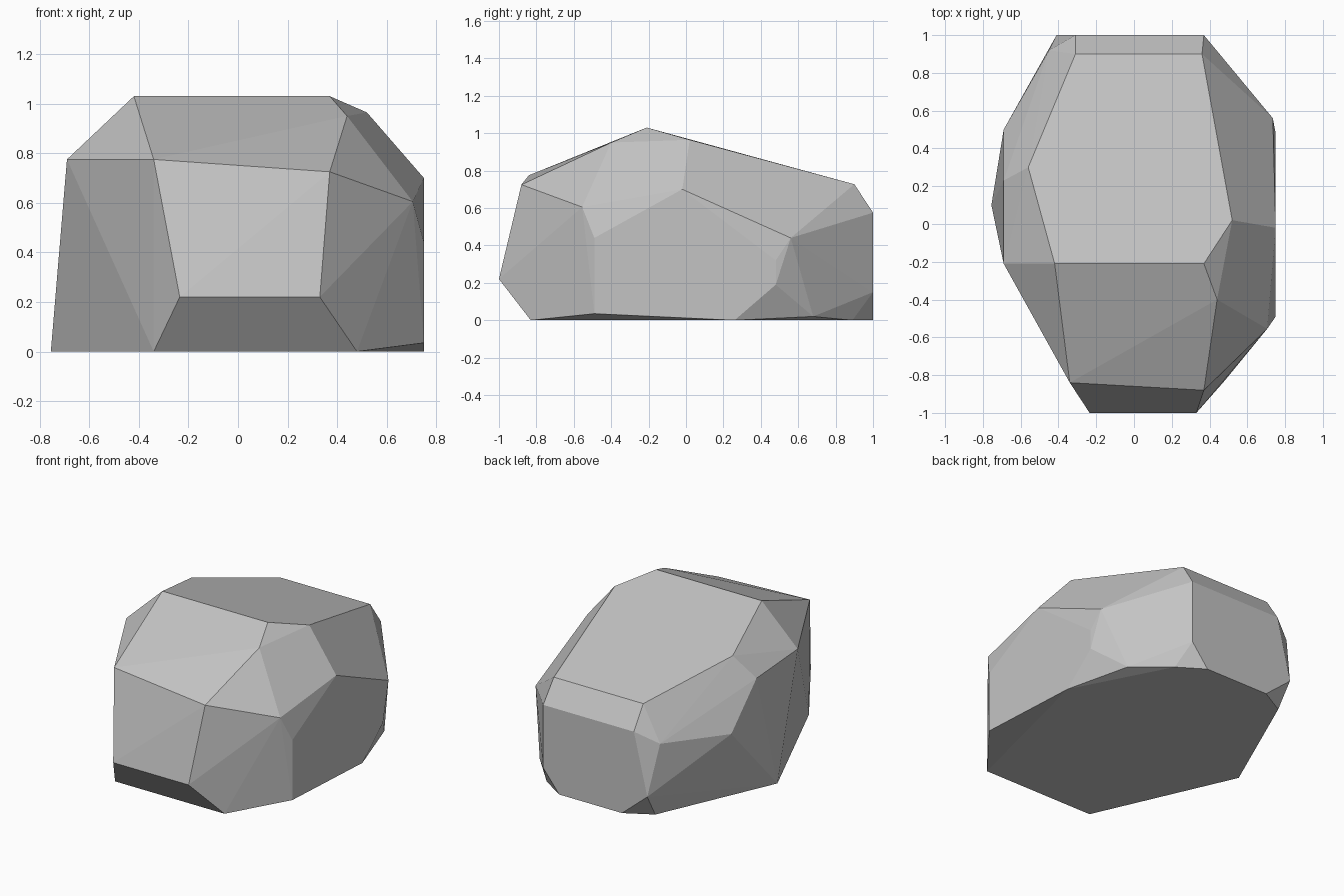
import bpy
import bmesh
import math

# Remove the default object
default_cube = bpy.data.objects.get("Cube")
if default_cube:
    bpy.data.objects.remove(default_cube, do_unlink=True)

# Shared limits of the boulder
FRONT, BACK, SIDE, GROUND = -1.0, 1.0, 0.75, 0.0


def crown_height(y):
    """Height of the sloping flat crown at depth y."""
    return 1.03 if y < -0.2 else 0.97 - 0.27 * y


def make_material(name, colour):
    material = bpy.data.materials.new(name)
    material.use_nodes = True
    material.diffuse_color = colour
    shader = material.node_tree.nodes["Principled BSDF"]
    shader.inputs["Base Color"].default_value = colour
    shader.inputs["Roughness"].default_value = 0.9
    return material


def chiselled_stone(name, corners, material):
    """Wrap a tight faceted skin around the corner points."""
    bm = bmesh.new()
    for corner in corners:
        bm.verts.new(corner)
    hull = bmesh.ops.convex_hull(bm, input=bm.verts)
    spare = {item for key in ("geom_interior", "geom_unused")
             for item in hull[key] if isinstance(item, bmesh.types.BMVert)}
    bmesh.ops.delete(bm, geom=list(spare), context="VERTS")
    # Merge nearly coplanar triangles into broad facets
    bmesh.ops.dissolve_limit(bm, angle_limit=math.radians(1.5),
                             verts=bm.verts, edges=bm.edges)
    bmesh.ops.recalc_face_normals(bm, faces=bm.faces)
    mesh = bpy.data.meshes.new(name)
    bm.to_mesh(mesh)
    bm.free()
    mesh.materials.append(material)
    stone = bpy.data.objects.new(name, mesh)
    bpy.context.collection.objects.link(stone)
    return stone


# Sloping crown outline
crown_outline = [(-0.42, -0.21), (0.37, -0.21), (0.52, 0.02),
                 (0.36, 0.9), (-0.31, 0.9), (-0.56, 0.3)]
crown = [(x, y, crown_height(y)) for x, y in crown_outline]

# Front facet and its chamfer
front = [(-0.34, -0.84, 0.775), (0.37, -0.88, 0.725),
         (-0.235, FRONT, 0.22), (0.33, FRONT, 0.22)]

# Flat facet on the left, with the shoulder around it
left_facet = [(-0.49, 0.44), (-0.49, 0.035), (-0.02, 0.7),
              (0.48, 0.32), (0.48, 0.19), (0.26, GROUND)]
left_side = [(SIDE, y, z) for y, z in left_facet]
left_side += [(0.44, -0.4, 0.95), (0.705, -0.555, 0.605),
              (0.735, 0.56, 0.44)]

# Right shoulder
right_side = [(-0.69, -0.21, 0.775), (-0.69, 0.23, 0.745),
              (-0.69, 0.5, 0.47), (-0.45, 0.92, 0.5)]

# Flat back facet
back_facet = [(0.37, 0.575), (-0.31, 0.575), (0.37, 0.15),
              (-0.41, 0.16), (0.25, GROUND), (-0.22, GROUND)]
back = [(x, BACK, z) for x, z in back_facet]

# Footprint on the ground
footprint = [(-0.34, -0.83), (0.48, -0.83), (0.42, 0.89),
             (-0.4, 0.9), (-0.755, 0.1)]
base = [(x, y, GROUND) for x, y in footprint] + [(0.62, 0.68, 0.02)]

stone_grey = make_material("stone grey", (0.55, 0.55, 0.55, 1.0))
chiselled_stone("boulder", crown + front + left_side + right_side + back + base,
                stone_grey)
